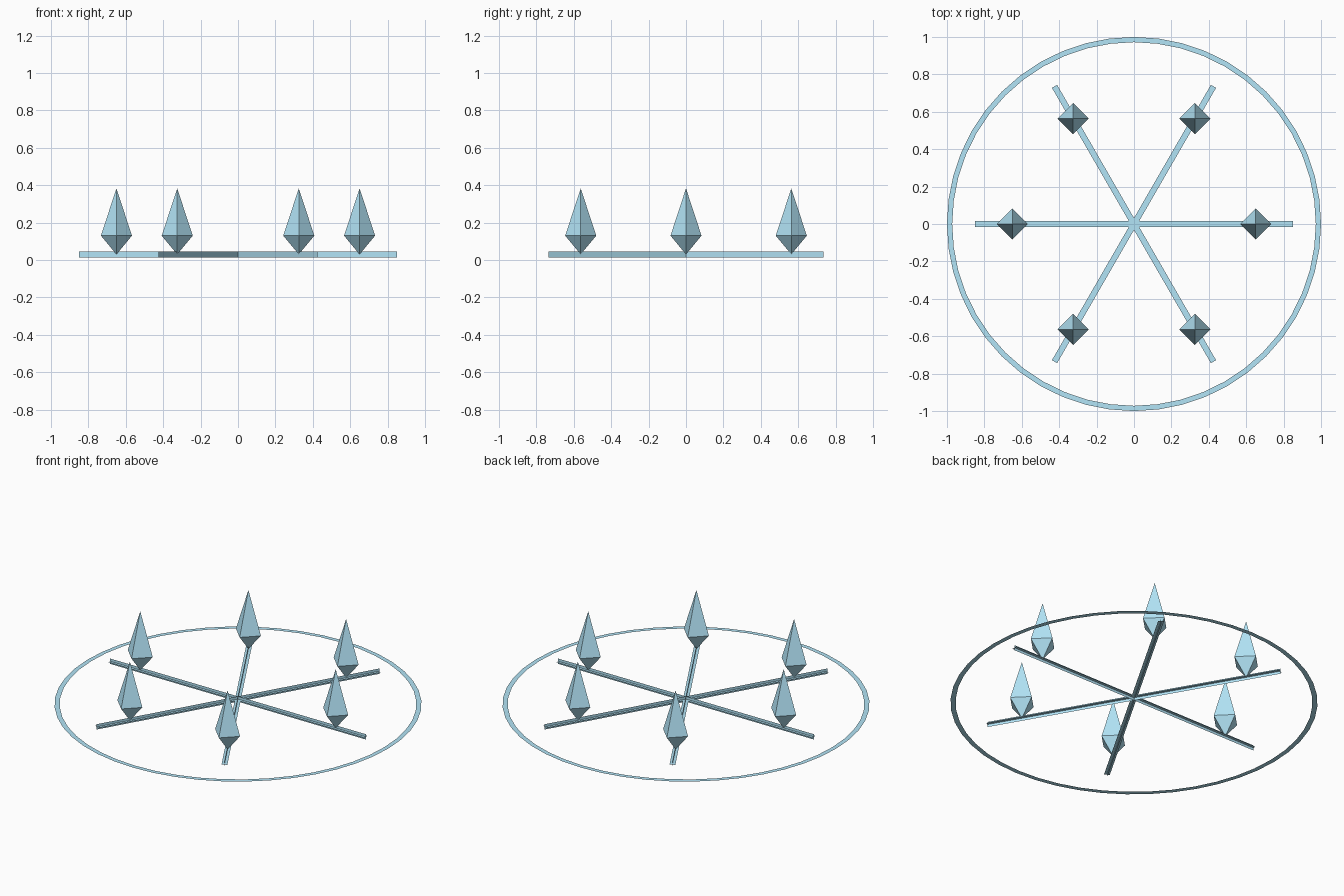
import bpy
from math import cos, sin, pi

if "Cube" in bpy.data.objects:
    bpy.data.objects.remove(bpy.data.objects["Cube"])

blue = bpy.data.materials.new("pale_blue")
blue.diffuse_color = (0.45, 0.78, 0.93, 1)
blue.use_nodes = True
blue.node_tree.nodes["Principled BSDF"].inputs["Base Color"].default_value = blue.diffuse_color


def add_mesh(name, verts, faces, location=(0, 0, 0), turn=0):
    mesh = bpy.data.meshes.new(name)
    mesh.from_pydata(verts, [], faces)
    mesh.materials.append(blue)
    obj = bpy.data.objects.new(name, mesh)
    obj.location = location
    obj.rotation_euler.z = turn
    bpy.context.collection.objects.link(obj)
    return obj


# Flat outer ring lying on the ground plane
SEGMENTS = 48
ring_verts = [(r * cos(2 * pi * i / SEGMENTS), r * sin(2 * pi * i / SEGMENTS), 0)
              for r in (1.0, 0.972) for i in range(SEGMENTS)]
ring_faces = []
for i in range(SEGMENTS):
    j = (i + 1) % SEGMENTS
    ring_faces.append((i, j, SEGMENTS + j, SEGMENTS + i))
add_mesh("outer_ring", ring_verts, ring_faces)

# Shared shapes: spoke of two crossed strips, four-sided crystal
LENGTH, HALF = 0.85, 0.016
spoke_verts = [(0, -HALF, 0), (LENGTH, -HALF, 0), (LENGTH, HALF, 0), (0, HALF, 0),
               (0, 0, -HALF), (LENGTH, 0, -HALF), (LENGTH, 0, HALF), (0, 0, HALF)]
spoke_faces = [(0, 1, 2, 3), (4, 5, 6, 7)]

R = 0.083
crystal_verts = [(R, 0, 0.13), (0, R, 0.13), (-R, 0, 0.13), (0, -R, 0.13),
                 (0, 0, 0.03), (0, 0, 0.383)]
crystal_faces = []
for i in range(4):
    j = (i + 1) % 4
    crystal_faces += [(i, j, 5), (j, i, 4)]

# Six spokes, each carrying one crystal; all crystals keep the same heading
for k in range(6):
    a = k * pi / 3
    add_mesh(f"spoke_{k + 1}", spoke_verts, spoke_faces, (0, 0, 0.03), a)
    add_mesh(f"crystal_{k + 1}", crystal_verts, crystal_faces,
             (0.65 * cos(a), 0.65 * sin(a), 0))
